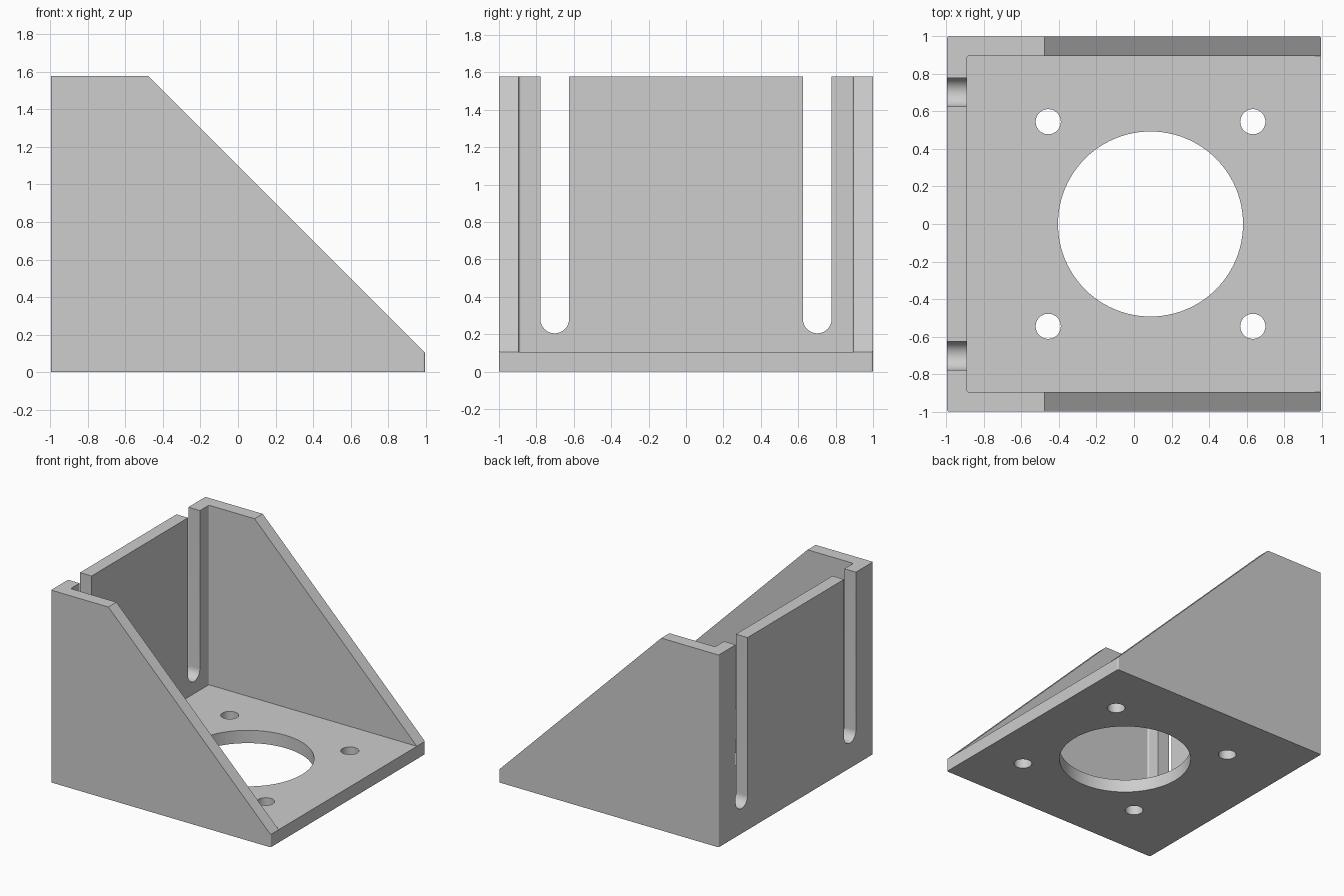
import bpy
import math

if "Cube" in bpy.data.objects:
    bpy.data.objects.remove(bpy.data.objects["Cube"], do_unlink=True)

HEIGHT = 1.577
HALF_X = 0.996   # half length along x
WALL = 0.105     # thickness of plate and walls
HOLE_X = 0.088   # centre of the hole pattern

GREY = (0.61, 0.61, 0.61, 1)
grey = bpy.data.materials.new("light_grey")
grey.use_nodes = True
grey.diffuse_color = GREY
grey.node_tree.nodes["Principled BSDF"].inputs["Base Color"].default_value = GREY


def arc(cx, cy, r, start, end, steps):
    """Points along an arc, angles in degrees."""
    angles = [math.radians(start + (end - start) * i / steps) for i in range(steps + 1)]
    return [(cx + r * math.cos(a), cy + r * math.sin(a)) for a in angles]


def rounded_rect(x0, x1, y0, y1, r):
    corners = [(x1 - r, y1 - r), (x0 + r, y1 - r), (x0 + r, y0 + r), (x1 - r, y0 + r)]
    points = []
    for i, (cx, cy) in enumerate(corners):
        points += arc(cx, cy, r, 90 * i, 90 * i + 90, 4)
    return points


def prism(name, outline, low, high, axis="z"):
    """Extrude a counter-clockwise 2D outline along the given axis."""
    place = {"x": lambda a, b, d: (d, a, b),
             "y": lambda a, b, d: (b, d, a),
             "z": lambda a, b, d: (a, b, d)}[axis]
    n = len(outline)
    verts = [place(a, b, d) for d in (low, high) for a, b in outline]
    faces = [tuple(reversed(range(n))), tuple(range(n, 2 * n))]
    faces += [(i, (i + 1) % n, n + (i + 1) % n, n + i) for i in range(n)]
    mesh = bpy.data.meshes.new(name)
    mesh.from_pydata(verts, [], faces)
    mesh.materials.append(grey)
    obj = bpy.data.objects.new(name, mesh)
    bpy.context.collection.objects.link(obj)
    return obj


# Solid block with slightly rounded upright edges
bracket = prism("motor_bracket", rounded_rect(-HALF_X, HALF_X, -1, 1, 0.01), 0, HEIGHT)

# Sloped side walls at 45 degrees: outline given as (z, x)
SLOPE = HALF_X + WALL
cutters = [prism("slope_cutter",
                 [(SLOPE - 1.3, 1.3), (3, SLOPE - 3), (3, 1.3)], -2, 2, "y")]

# Inner pocket leaves the base plate, back wall and two side walls
cutters.append(prism("pocket_cutter",
                     rounded_rect(-HALF_X + WALL, 1.3, -1 + WALL, 1 - WALL, 0.012), WALL, 2))

# Open-topped slots in the back wall
for side in (-1, 1):
    slot = arc(side * 0.702, 0.282, 0.077, 180, 360, 24)
    slot += [(slot[-1][0], 2), (slot[0][0], 2)]
    cutters.append(prism("slot_cutter", slot, -1.2, -0.8, "x"))

# Large centre opening and four screw holes
cutters.append(prism("opening_cutter", arc(HOLE_X, 0, 0.493, 0, 360, 96)[:-1], -0.3, 0.3))
for sx in (-1, 1):
    for sy in (-1, 1):
        hole = arc(HOLE_X + sx * 0.545, sy * 0.545, 0.067, 0, 360, 40)[:-1]
        cutters.append(prism("screw_hole_cutter", hole, -0.3, 0.3))

# Apply all cuts and discard the cutters
bpy.ops.object.select_all(action="DESELECT")
bpy.context.view_layer.objects.active = bracket
bracket.select_set(True)
for cutter in cutters:
    cut = bracket.modifiers.new("cut", "BOOLEAN")
    cut.operation = "DIFFERENCE"
    cut.solver = "EXACT"
    cut.object = cutter
    bpy.ops.object.modifier_apply(modifier=cut.name)
    bpy.data.objects.remove(cutter, do_unlink=True)

# Round the holes and slots, keep the flat walls crisp
bpy.ops.object.shade_smooth_by_angle(angle=math.radians(10))
